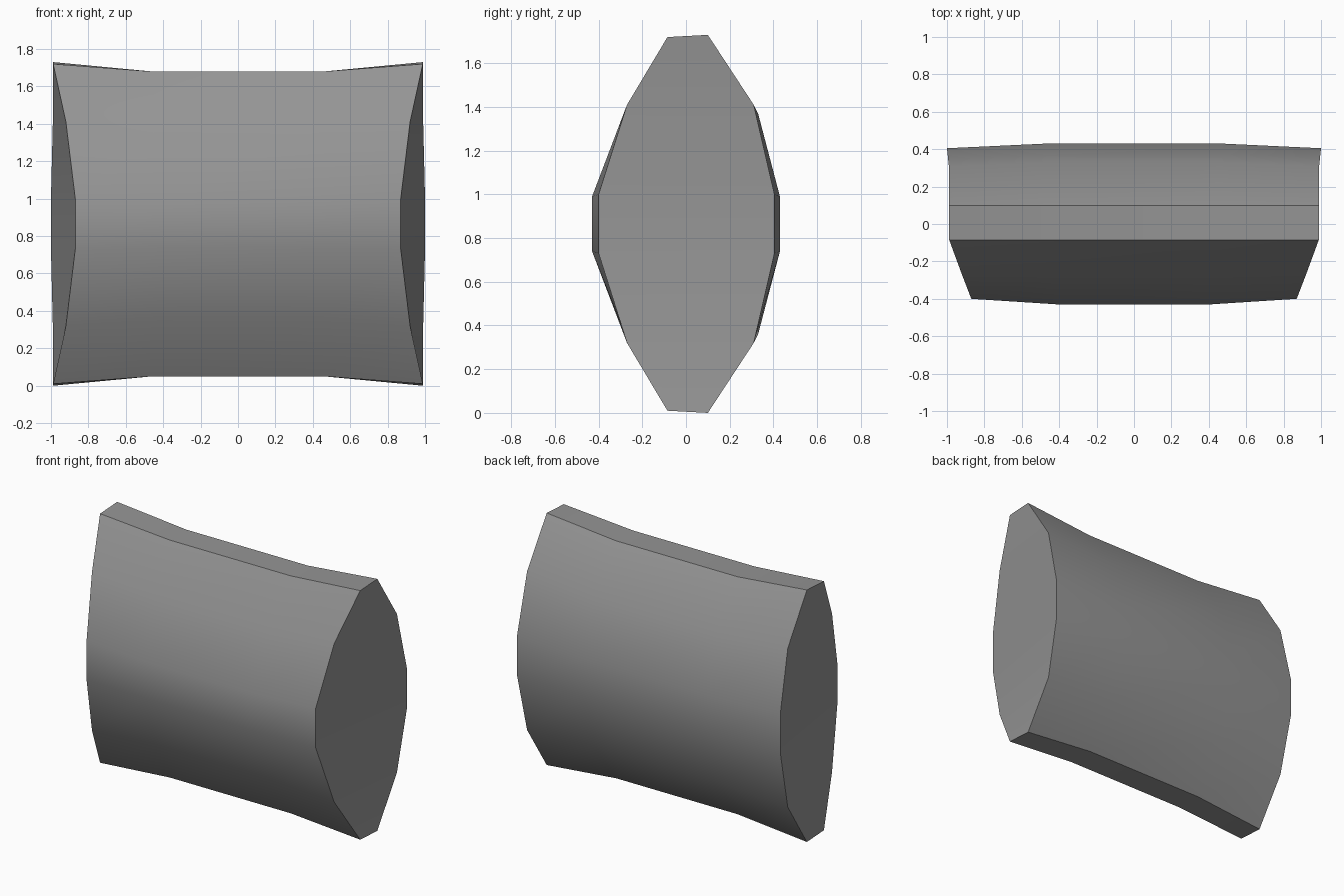
import bpy
import bmesh
import math

cube = bpy.data.objects.get("Cube")
if cube:
    bpy.data.objects.remove(cube, do_unlink=True)

MID_Z = 0.865

# Upper half of each cross-section, front to back: (x, y, height above centre)
END_HALF = [(0.87, -0.40, 0.135), (0.92, -0.27, 0.545), (0.988, -0.085, 0.855),
            (0.988, 0.10, 0.865), (0.99, 0.31, 0.545), (1.0, 0.405, 0.135)]
INNER_HALF = [(0.405, -0.43, 0.125), (0.43, -0.28, 0.505), (0.46, -0.085, 0.815),
              (0.46, 0.10, 0.815), (0.465, 0.33, 0.505), (0.47, 0.43, 0.125)]


def add_ring(bm, half, side):
    """Closed cross-section, mirrored top to bottom, on one side of the body."""
    loop = half + [(x, y, -h) for x, y, h in reversed(half)]
    return [bm.verts.new((side * x, y, MID_Z + h)) for x, y, h in loop]


# Skin running from one end to the other
bm = bmesh.new()
rings = [add_ring(bm, END_HALF, -1), add_ring(bm, INNER_HALF, -1),
         add_ring(bm, INNER_HALF, 1), add_ring(bm, END_HALF, 1)]
count = len(rings[0])
for a, b in zip(rings, rings[1:]):
    for i in range(count):
        j = (i + 1) % count
        bm.faces.new((a[i], a[j], b[j], b[i]))

# End caps: horizontal bands joining the front edge to the back edge
for ring in (rings[0], rings[-1]):
    front = [ring[i] for i in (2, 1, 0, 11, 10, 9)]
    back = [ring[i] for i in (3, 4, 5, 6, 7, 8)]
    for i in range(len(front) - 1):
        bm.faces.new((front[i], front[i + 1], back[i + 1], back[i]))

bmesh.ops.recalc_face_normals(bm, faces=bm.faces)
mesh = bpy.data.meshes.new("faceted_body")
bm.to_mesh(mesh)
bm.free()

# Single grey finish
grey = bpy.data.materials.new("mid_grey")
grey.use_nodes = True
colour = (0.30, 0.30, 0.30, 1.0)
grey.diffuse_color = colour
grey.node_tree.nodes["Principled BSDF"].inputs["Base Color"].default_value = colour
mesh.materials.append(grey)

body = bpy.data.objects.new("faceted_body", mesh)
bpy.context.collection.objects.link(body)
bpy.context.view_layer.objects.active = body
body.select_set(True)
bpy.ops.object.shade_smooth_by_angle(angle=math.radians(25))
